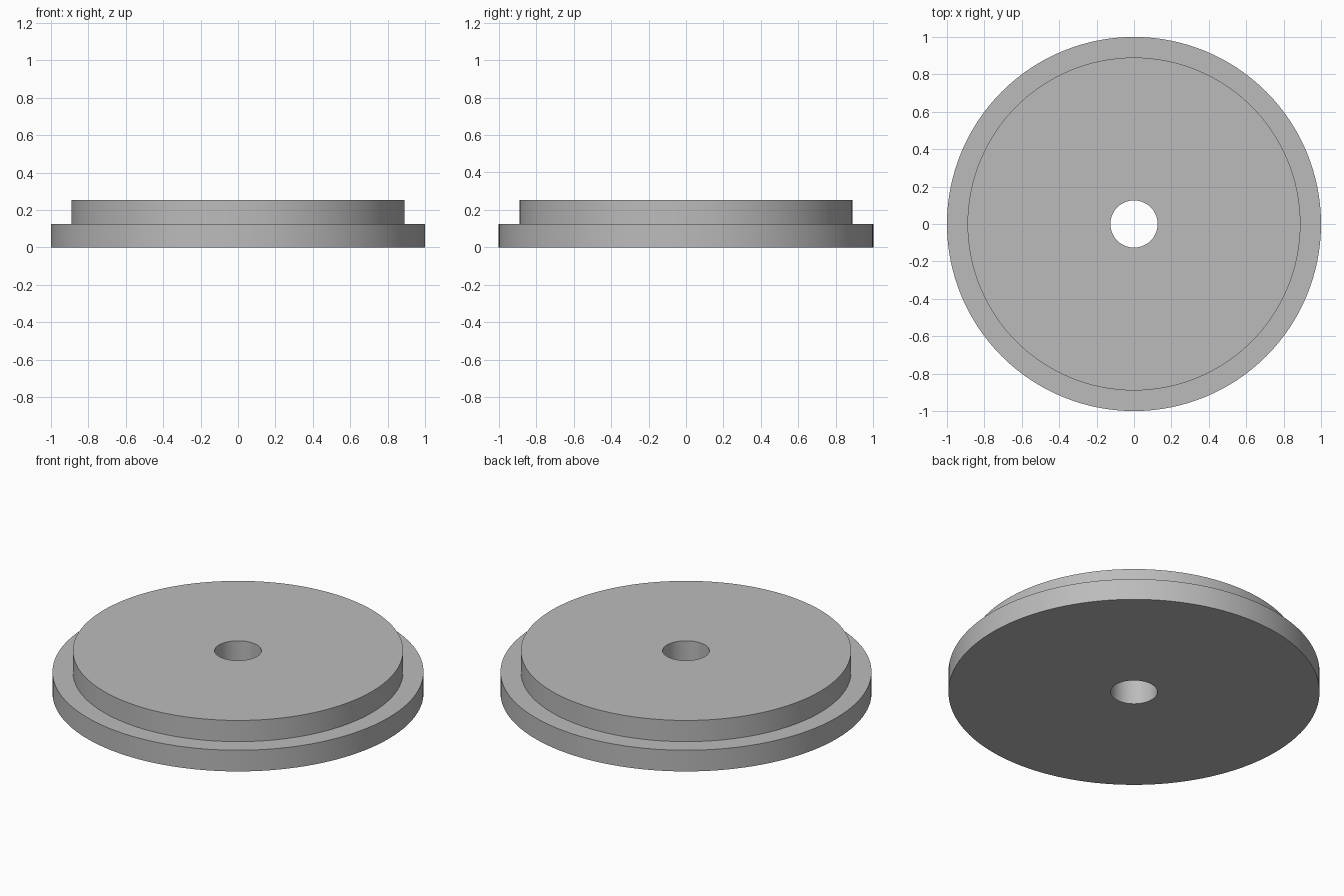
import bpy
import bmesh
import math
from mathutils import Vector

default = bpy.data.objects.get("Cube")
if default:
    bpy.data.objects.remove(default, do_unlink=True)

SEGMENTS = 128
RIM_R, STEP_R, BORE_R = 1.0, 0.89, 0.126
RIM_H, TOTAL_H = 0.126, 0.252

# Plain grey material
grey = bpy.data.materials.new("plain_grey")
grey.use_nodes = True
colour = (0.5, 0.5, 0.5, 1.0)
grey.diffuse_color = colour
grey.node_tree.nodes["Principled BSDF"].inputs["Base Color"].default_value = colour


def lathe(name, profile, material):
    """Revolve a closed (radius, height) profile around the z axis."""
    bm = bmesh.new()
    verts = [bm.verts.new((r, 0, z)) for r, z in profile]
    edges = [bm.edges.new((v, verts[(i + 1) % len(verts)]))
             for i, v in enumerate(verts)]
    bmesh.ops.spin(bm, geom=verts + edges, cent=Vector(), axis=(0, 0, 1),
                   angle=math.tau, steps=SEGMENTS, use_merge=True)
    bmesh.ops.remove_doubles(bm, verts=bm.verts, dist=1e-5)
    bmesh.ops.recalc_face_normals(bm, faces=bm.faces)
    mesh = bpy.data.meshes.new(name)
    bm.to_mesh(mesh)
    bm.free()
    mesh.materials.append(material)
    obj = bpy.data.objects.new(name, mesh)
    bpy.context.collection.objects.link(obj)
    return obj


# Stepped disc with a central bore
disc = lathe("stepped_disc", [
    (BORE_R, 0), (RIM_R, 0), (RIM_R, RIM_H),
    (STEP_R, RIM_H), (STEP_R, TOTAL_H), (BORE_R, TOTAL_H),
], grey)

bpy.ops.object.select_all(action='DESELECT')
disc.select_set(True)
bpy.context.view_layer.objects.active = disc
bpy.ops.object.shade_smooth_by_angle(angle=math.radians(30))
